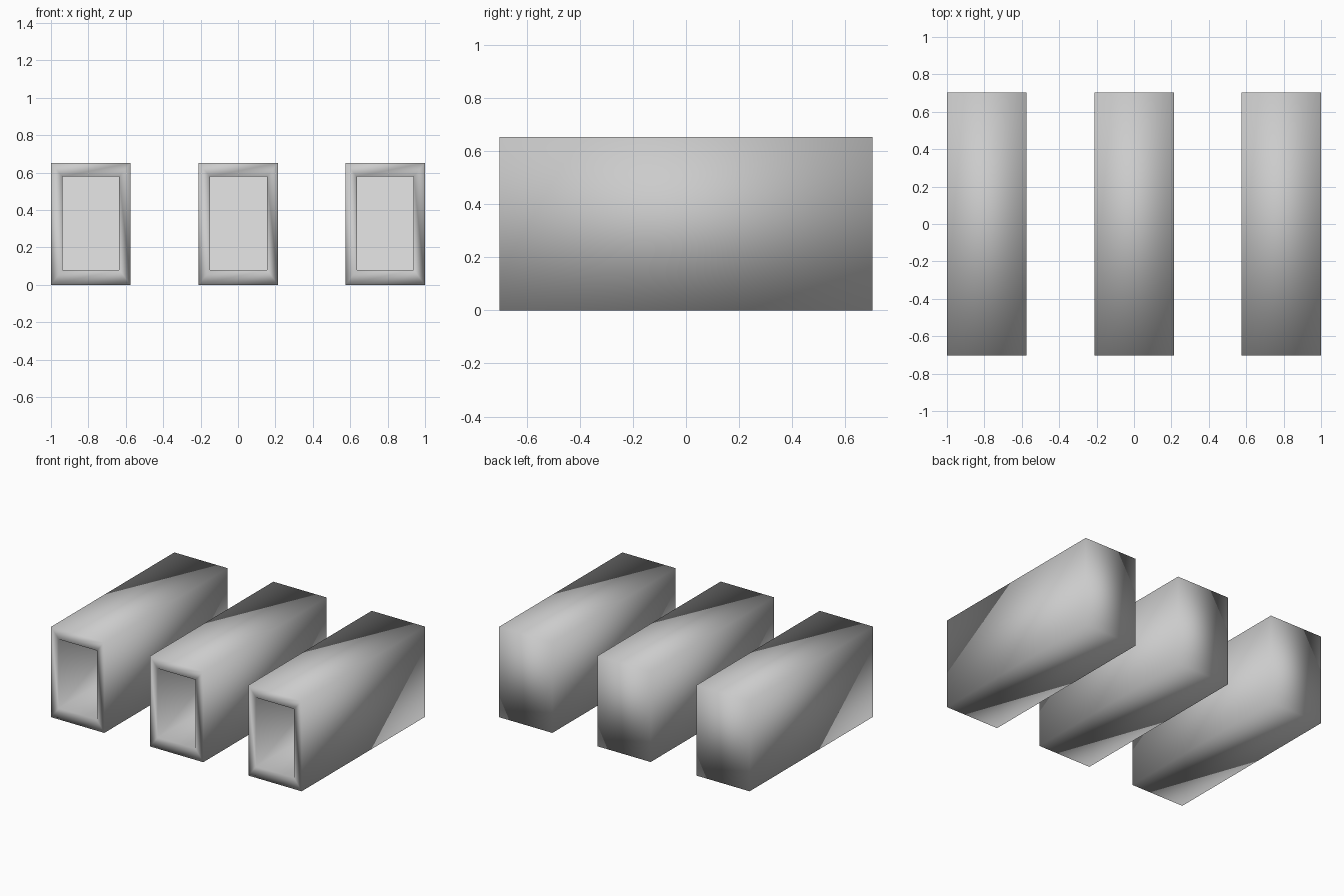
import bpy
import bmesh
from mathutils import Vector

cube = bpy.data.objects.get("Cube")
if cube:
    bpy.data.objects.remove(cube, do_unlink=True)

WIDTH, LENGTH, HEIGHT = 0.425, 1.405, 0.652
HOLE_WIDTH, HOLE_HEIGHT, HOLE_MID = 0.304, 0.498, 0.329
DEPTH = 1.36


def make_material(name, colour):
    mat = bpy.data.materials.new(name)
    mat.use_nodes = True
    mat.diffuse_color = colour
    mat.node_tree.nodes["Principled BSDF"].inputs["Base Color"].default_value = colour
    return mat


grey = make_material("grey metal", (0.6, 0.6, 0.6, 1))
white = make_material("white end panel", (1, 1, 1, 1))


def make_tube(name, x):
    bm = bmesh.new()
    # Outer box standing on the ground
    bmesh.ops.create_cube(bm, size=1)
    bmesh.ops.scale(bm, vec=(WIDTH, LENGTH, HEIGHT), verts=bm.verts)
    bmesh.ops.translate(bm, vec=(0, 0, HEIGHT / 2), verts=bm.verts)
    # Rim around the front opening
    bm.normal_update()
    front = min(bm.faces, key=lambda f: f.calc_center_median().y)
    bmesh.ops.inset_region(bm, faces=[front], thickness=0.05)
    for v in front.verts:
        v.co.x = HOLE_WIDTH / 2 if v.co.x > 0 else -HOLE_WIDTH / 2
        side = 1 if v.co.z > HEIGHT / 2 else -1
        v.co.z = HOLE_MID + side * HOLE_HEIGHT / 2
    # Hollow, closed by a white panel at the far end
    panel = bmesh.ops.extrude_discrete_faces(bm, faces=[front])["faces"][0]
    bmesh.ops.translate(bm, vec=Vector((0, DEPTH, 0)), verts=panel.verts)
    bmesh.ops.recalc_face_normals(bm, faces=bm.faces)
    for f in bm.faces:
        f.smooth = f is not panel
    panel.material_index = 1
    # Detach the panel so that it keeps its flat shading
    bmesh.ops.split(bm, geom=[panel])

    mesh = bpy.data.meshes.new(name)
    bm.to_mesh(mesh)
    bm.free()
    mesh.materials.append(grey)
    mesh.materials.append(white)
    obj = bpy.data.objects.new(name, mesh)
    obj.location.x = x
    bpy.context.collection.objects.link(obj)


for name, x in (("right_tube", -0.7875), ("middle_tube", 0.0025), ("left_tube", 0.7875)):
    make_tube(name, x)
